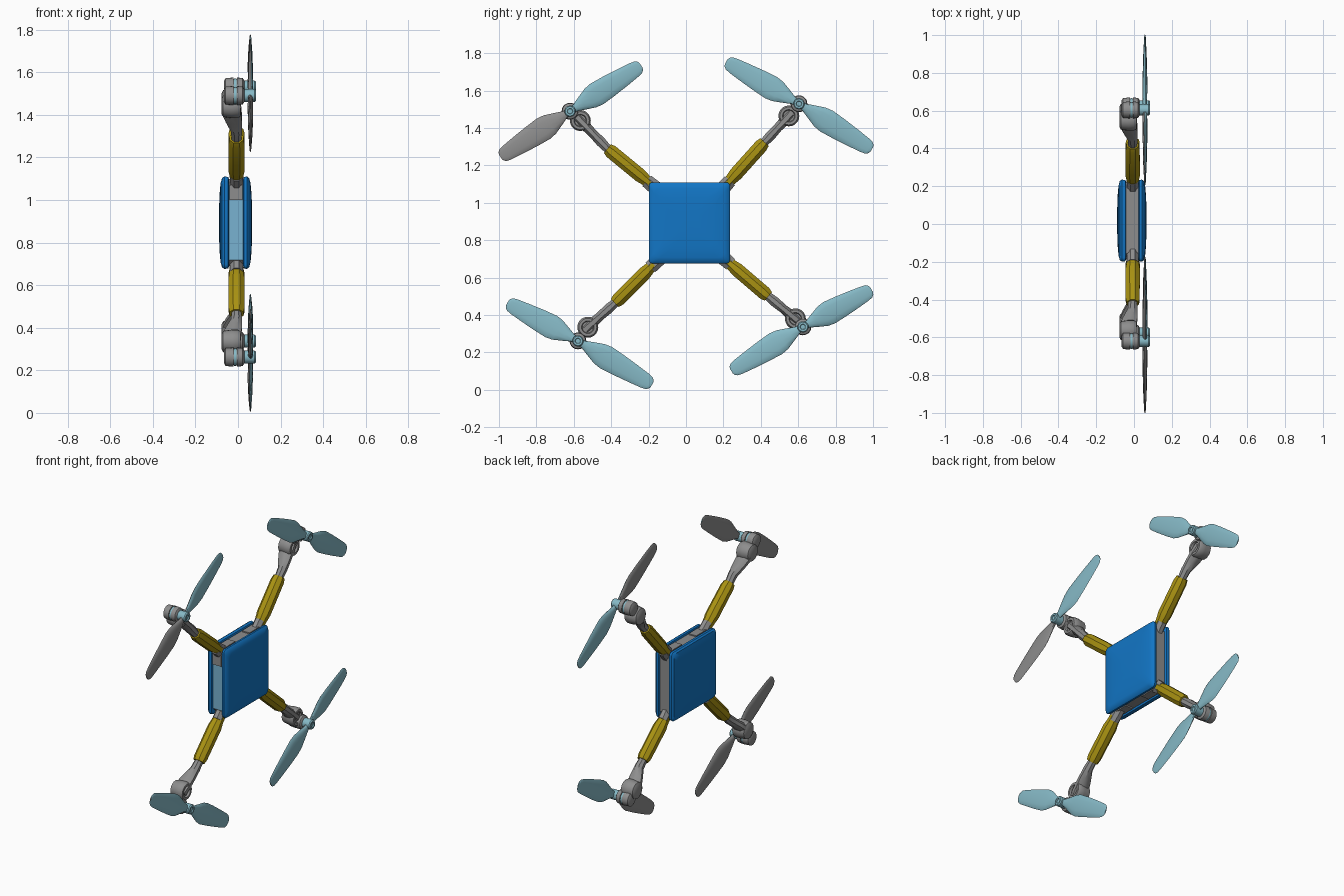
import bpy, bmesh, math
from mathutils import Vector

if "Cube" in bpy.data.objects:
    bpy.data.objects.remove(bpy.data.objects["Cube"])


def material(name, rgb):
    m = bpy.data.materials.new(name)
    m.diffuse_color = (*rgb, 1)
    m.use_nodes = True
    m.node_tree.nodes["Principled BSDF"].inputs["Base Color"].default_value = m.diffuse_color
    return m


BLUE = material("blue", (0.006, 0.18, 0.56))
SKY = material("sky_blue", (0.19, 0.45, 0.64))
TEAL = material("pale_teal", (0.24, 0.49, 0.57))
GREY = material("grey", (0.27, 0.27, 0.27))
YELLOW = material("mustard_yellow", (0.40, 0.29, 0.006))
CY, CZ = 0.018, 0.893          # centre of the body
AX = -0.007                    # arm axis in x
X = Vector((1, 0, 0))


def loft(name, rings, mats, rule=None):
    """Skin a list of equal-length rings and cap both ends."""
    bm = bmesh.new()
    vs = [[bm.verts.new(p) for p in r] for r in rings]
    n = len(vs[0])
    for a, b in zip(vs, vs[1:]):
        for i in range(n):
            j = (i + 1) % n
            bm.faces.new((a[i], a[j], b[j], b[i]))
    bm.faces.new(vs[0])
    bm.faces.new(vs[-1])
    bmesh.ops.recalc_face_normals(bm, faces=bm.faces[:])
    bm.normal_update()
    if rule:
        for f in bm.faces:
            f.material_index = rule(f.normal)
    me = bpy.data.meshes.new(name)
    bm.to_mesh(me)
    bm.free()
    for m in mats:
        me.materials.append(m)
    ob = bpy.data.objects.new(name, me)
    bpy.context.collection.objects.link(ob)
    return ob


def square_ring(x, half, rad, seg):
    """Rounded square in the yz plane."""
    pts = []
    for k, (sy, sz) in enumerate(((1, 1), (-1, 1), (-1, -1), (1, -1))):
        for s in range(seg + 1):
            a = math.radians(90 * k + 90 * s / seg)
            pts.append(Vector((x, CY + sy * (half - rad) + rad * math.cos(a),
                               CZ + sz * (half - rad) + rad * math.sin(a))))
    return pts


def disc(name, y, z, profile, mat, sides=20):
    """Turned part around an x-parallel axis; profile is (x, radius)."""
    rings = [[Vector((x, y + r * math.cos(2 * math.pi * i / sides),
                      z + r * math.sin(2 * math.pi * i / sides)))
              for i in range(sides)] for x, r in profile]
    return loft(name, rings, [mat])


def beam(name, a, b, sections, mat, sides=8):
    """Beam in the yz plane; sections are (t, x centre, half in x, half width)."""
    a, b = Vector((0, *a)), Vector((0, *b))
    n = X.cross(b - a).normalized()
    rings = []
    for t, xc, hx, hw in sections:
        c = a.lerp(b, t) + X * xc
        ring = []
        for i in range(sides):
            ang = 2 * math.pi * (i + 0.5) / sides
            k = 1 / math.cos(math.pi / sides)
            ring.append(c + X * hx * k * math.cos(ang) + n * hw * k * math.sin(ang))
        rings.append(ring)
    return loft(name, rings, [mat])


def box(name, x0, x1, y0, y1, z0, z1, mat):
    rings = [[Vector((x, y, z)) for y, z in ((y0, z0), (y1, z0), (y1, z1), (y0, z1))]
             for x in (x0, x1)]
    return loft(name, rings, [mat])


def blade(name, hub, tip, front, back):
    """Tapered, slightly twisted lens-section propeller blade."""
    a, b = Vector((0, *hub)), Vector((0, *tip))
    n = X.cross(b - a).normalized()
    rings = []
    for t, w, th in ((0.0, 0.016, 0.012), (0.08, 0.022, 0.012), (0.18, 0.04, 0.012),
                     (0.29, 0.059, 0.012), (0.38, 0.065, 0.012), (0.55, 0.060, 0.011),
                     (0.75, 0.051, 0.009), (0.90, 0.043, 0.006), (0.96, 0.037, 0.005),
                     (0.99, 0.026, 0.004), (1.0, 0.014, 0.003)):
        c = a.lerp(b, t) + X * 0.058
        tw = 0.10 * (1 - t)
        ring = []
        for i in range(12):
            ang = 2 * math.pi * i / 12
            u = w * math.cos(ang)
            ring.append(c + n * u + X * (th * math.sin(ang) + tw * u))
        rings.append(ring)
    loft(name, rings, [front, back], lambda nor: 1 if nor.x < 0 else 0)


# Body: grey core with a sky blue front panel, between two pillowed blue shells
loft("body_core", [square_ring(x, 0.205, 0.03, 1) for x in (-0.055, 0.035)],
     [GREY, SKY], lambda nor: 1 if nor.y < -0.9 else 0)
loft("front_shell", [square_ring(x, h, r, 4) for x, h, r in
     ((0.024, 0.205, 0.02), (0.028, 0.215, 0.02), (0.042, 0.217, 0.02), (0.052, 0.21, 0.025),
      (0.059, 0.185, 0.03), (0.064, 0.13, 0.04), (0.066, 0.06, 0.03))], [BLUE])
loft("rear_shell", [square_ring(x, h, r, 4) for x, h, r in
     ((-0.042, 0.205, 0.02), (-0.046, 0.215, 0.02), (-0.064, 0.217, 0.02), (-0.075, 0.21, 0.025),
      (-0.082, 0.185, 0.03), (-0.087, 0.13, 0.04), (-0.089, 0.06, 0.03))], [BLUE])

# Small housings on the body edges
box("front_latch", -0.04, 0.02, CY - 0.214, CY - 0.18, 1.0, 1.07, GREY)
for k, y in enumerate((-0.12, 0.12)):
    box(f"top_housing_{k}", -0.035, 0.018, CY + y - 0.05, CY + y + 0.05, 1.08, 1.105, GREY)
    box(f"bottom_housing_{k}", -0.035, 0.018, CY + y - 0.05, CY + y + 0.05, 0.68, 0.70, GREY)

# (name, body corner, sleeve end, motor mount, propeller hub, inner tip, outer tip)
ARMS = (
    ("upper_right", (0.20, 1.08), (0.42, 1.325), (0.55, 1.465), (0.604, 1.53), (0.215, 1.755), (0.993, 1.285)),
    ("upper_left", (-0.17, 1.085), (-0.42, 1.29), (-0.565, 1.44), (-0.62, 1.49), (-0.24, 1.735), (-0.992, 1.245)),
    ("lower_left", (-0.155, 0.69), (-0.38, 0.465), (-0.525, 0.335), (-0.578, 0.262), (-0.182, 0.027), (-0.955, 0.465)),
    ("lower_right", (0.20, 0.705), (0.44, 0.50), (0.585, 0.38), (0.625, 0.337), (0.243, 0.10), (0.993, 0.535)),
)
for name, root, end, mount, hub, inner, outer in ARMS:
    # Yellow sleeve with a grey root collar
    beam(name + "_root", root, end, ((-0.12, AX, 0.03, 0.04), (0.16, AX, 0.03, 0.036)), GREY)
    beam(name + "_sleeve", root, end,
         ((0.08, AX, 0.030, 0.026), (0.22, AX, 0.034, 0.033), (0.30, AX, 0.038, 0.037),
          (0.92, AX, 0.037, 0.037), (1.0, AX, 0.032, 0.030)), YELLOW)
    # Grey strut flaring into the motor mount
    beam(name + "_strut", end, mount,
         ((-0.1, AX, 0.022, 0.022), (0.25, AX, 0.026, 0.027), (0.55, -0.02, 0.038, 0.024),
          (0.85, -0.032, 0.046, 0.028), (1.1, -0.034, 0.042, 0.03)), GREY)
    # Motor mount, motor and propeller spindle
    disc(name + "_mount", *mount,
         ((-0.078, 0.035), (-0.07, 0.05), (-0.03, 0.056), (0.0, 0.056), (0.012, 0.048),
          (0.012, 0.034), (0.0, 0.03)), GREY)
    disc(name + "_motor", *hub,
         ((-0.065, 0.03), (-0.058, 0.042), (-0.02, 0.045), (-0.02, 0.038), (-0.005, 0.038),
          (-0.005, 0.045), (0.022, 0.042), (0.03, 0.03)), GREY)
    disc(name + "_motor_band", *hub, ((-0.018, 0.041), (-0.007, 0.041)), TEAL)
    disc(name + "_spindle", *hub,
         ((0.025, 0.026), (0.03, 0.03), (0.078, 0.03), (0.084, 0.025), (0.084, 0.015),
          (0.078, 0.013)), TEAL)
    # Two blades: pale front and mostly grey back
    blade(name + "_inner_blade", hub, inner, TEAL, GREY)
    blade(name + "_outer_blade", hub, outer, GREY if name == "upper_left" else TEAL,
          TEAL if "right" in name else GREY)

# Smooth shading with crisp edges
for ob in bpy.data.objects:
    ob.select_set(True)
    bpy.context.view_layer.objects.active = ob
bpy.ops.object.shade_smooth_by_angle(angle=math.radians(35))
